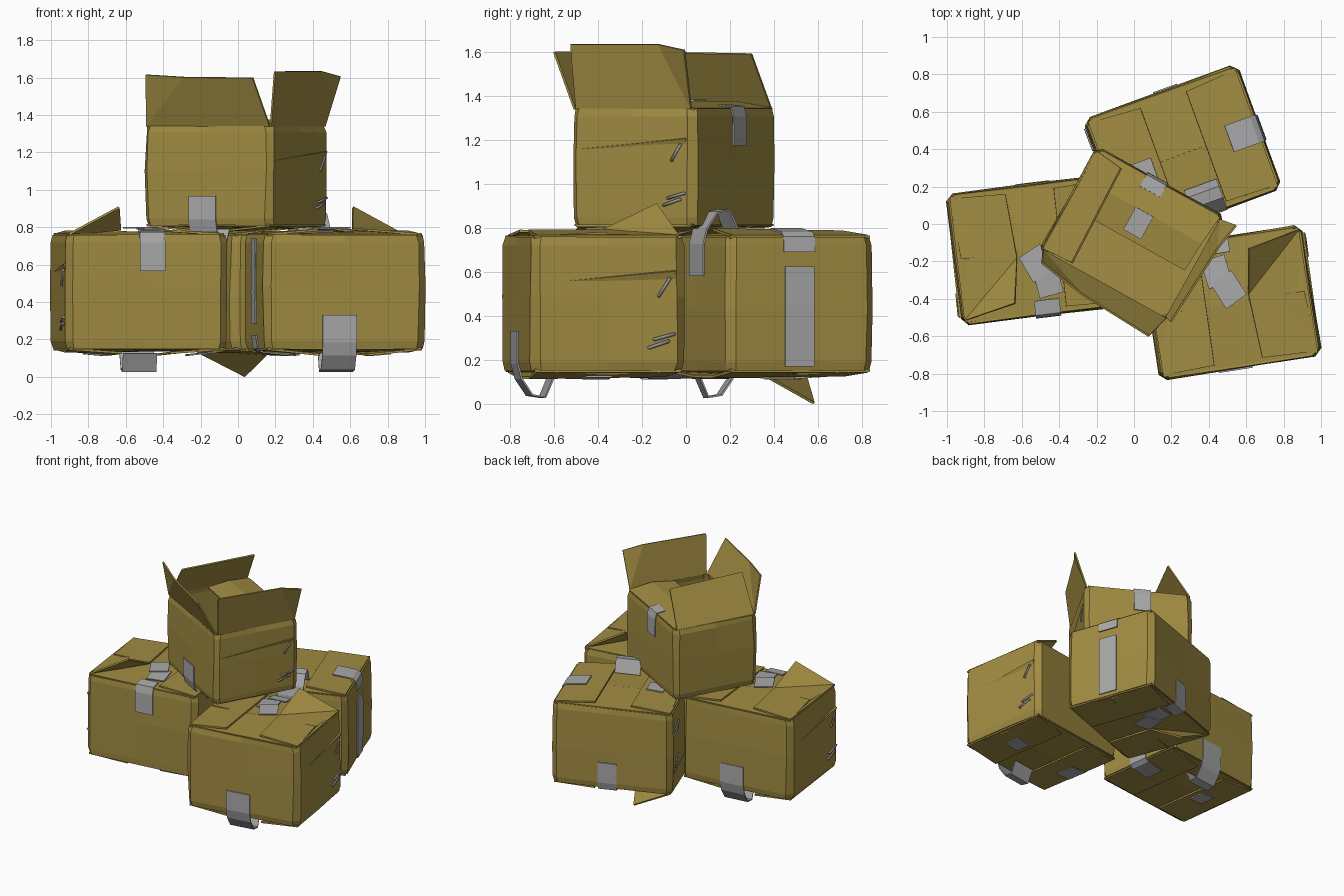
import bpy, math, random
from mathutils import Matrix, Vector

if "Cube" in bpy.data.objects:
    bpy.data.objects.remove(bpy.data.objects["Cube"])

random.seed(4)


def material(name, col):
    m = bpy.data.materials.new(name)
    m.diffuse_color = (*col, 1)
    m.use_nodes = True
    m.node_tree.nodes["Principled BSDF"].inputs["Base Color"].default_value = m.diffuse_color
    return m


CARD = material("cardboard", (0.36, 0.265, 0.055))
TAPE = material("grey_tape", (0.40, 0.40, 0.41))
WIRE = material("steel_staple", (0.30, 0.30, 0.31))

W, D, H = 0.433, 0.35, 0.303     # half sizes of one box
CH = 0.035                       # corner chamfer


def sheet(name, pts, faces, mat, mw, thick=0.012):
    me = bpy.data.meshes.new(name)
    me.from_pydata([Vector(p) for p in pts], [], faces)
    me.materials.append(mat)
    ob = bpy.data.objects.new(name, me)
    bpy.context.collection.objects.link(ob)
    ob.matrix_world = mw
    mod = ob.modifiers.new("thickness", 'SOLIDIFY')
    mod.thickness = thick
    mod.offset = 0
    return ob


def tape(name, path, half, mw):
    # ribbon along a centre line, half = half width vector
    h = Vector(half)
    pts = [q for p in path for q in (Vector(p) - h, Vector(p) + h)]
    faces = [(2*i, 2*i+1, 2*i+3, 2*i+2) for i in range(len(path) - 1)]
    sheet(name, pts, faces, TAPE, mw, 0.008)


def staple(name, path, mw):
    cu = bpy.data.curves.new(name, 'CURVE')
    cu.dimensions = '3D'
    cu.bevel_depth = 0.008
    cu.bevel_resolution = 1
    cu.use_fill_caps = True
    sp = cu.splines.new('POLY')
    sp.points.add(len(path) - 1)
    for p, c in zip(sp.points, path):
        p.co = (*c, 1)
    cu.materials.append(WIRE)
    ob = bpy.data.objects.new(name, cu)
    bpy.context.collection.objects.link(ob)
    ob.matrix_world = mw


def walls(name, mw):
    # chamfered tube with slightly bulged, dented sides
    outline = [(-W+CH, -D), (0, -D), (W-CH, -D), (W, -D+CH), (W, 0), (W, D-CH),
               (W-CH, D), (0, D), (-W+CH, D), (-W, D-CH), (-W, 0), (-W, -D+CH)]
    n = len(outline)
    levels = [(-H, 0.972), (-H+0.04, 0.99), (0.03, 1.0), (H-0.04, 0.99), (H, 0.972)]
    pts = []
    for z, s in levels:
        for x, y in outline:
            j = random.uniform(-0.004, 0.004)
            pts.append((x*s + j, y*s + j, z))
    faces = [(r*n+i, r*n+(i+1) % n, (r+1)*n+(i+1) % n, (r+1)*n+i)
             for r in range(len(levels) - 1) for i in range(n)]
    sheet(name + "_walls", pts, faces, CARD, mw)


def box(name, loc, rot, flip=False, scale=(1, 1, 1), is_open=False):
    mw = (Matrix.Translation(loc) @ Matrix.Rotation(math.radians(rot), 4, 'Z')
          @ Matrix.Rotation(math.pi if flip else 0, 4, 'Y') @ Matrix.Diagonal((*scale, 1)))
    walls(name, mw)

    def flap(part, pts, faces=((0, 1, 2, 3),)):
        sheet(f"{name}_{part}", pts, faces, CARD, mw)

    x, y = W - 0.015, D - 0.012
    # bottom flaps: long pair inside, short pair outside
    for s, lab in ((-1, "front"), (1, "back")):
        flap("bottom_flap_" + lab, [(-x, s*y, -H), (x, s*y, -H),
                                    (x-.02, 0, -H-.016), (-x+.02, 0, -H-.008)])
    for s, lab in ((-1, "left"), (1, "right")):
        flap("bottom_flap_" + lab, [(s*x, -y+.01, -H-.004), (s*x, y-.01, -H-.004),
                                    (s*.13, y-.03, -H-.024), (s*.13, -y+.02, -H-.034)])

    # pinched crease across the right end
    flap("end_crease", [(W-.002, -.30, .095), (W+.008, .31, .15), (W-.006, .31, .11)], ((0, 1, 2),))

    if is_open:
        # standing flaps of the opened box
        flap("flap_front", [(-x, -y, H), (x, -y, H), (.38, -.475, .60), (-.1, -.45, .605),
                            (-.385, -.405, .62)], ((0, 1, 2, 3), (0, 3, 4)))
        flap("flap_right", [(x, -y+.01, H), (x, y-.01, H), (.515, .342, .61),
                            (.487, .18, .64), (.453, -.34, .64)], ((0, 1, 3, 4), (1, 2, 3)))
        flap("flap_left", [(-x, -y+.01, H), (-x, y-.01, H), (-.247, .308, .59), (-.23, -.318, .60)])
        flap("flap_back", [(-x+.01, y, H), (x-.01, y, H), (x-.03, .15, H+.035),
                           (x-.04, -.035, H+.01), (-x+.06, -.035, H+.02), (-x+.05, .15, H+.035)],
             ((0, 1, 2, 5), (5, 2, 3, 4)))
        tape(name + "_flap_tape", [(0, .15, H+.046), (0, .0, H+.03)], (.06, 0, 0), mw)
    else:
        # closed top with one torn corner standing up
        flap("flap_front", [(-x, -y, H), (x, -y, H), (x-.02, 0, H+.018), (-x+.02, 0, H+.009)])
        flap("flap_back", [(-x, y, H), (x, y, H), (x-.02, -.005, H+.009), (-x+.02, -.005, H+.016)])
        flap("flap_left", [(-x, -y+.01, H+.004), (-x, y-.01, H+.004), (-.13, y-.02, H+.022),
                           (-.14, -y+.02, H+.027)])
        flap("flap_right", [(x, -y+.01, H+.004), (x, y-.01, H+.004), (.10, .03, H+.03),
                            (.12, -y+.02, H+.027), (.14, .27, .452)], ((0, 1, 2, 3), (1, 4, 2)))
        tape(name + "_top_tape", [(-.06, .25, H+.025), (-.04, .1, H+.034)], (.065, .01, 0), mw)
        tape(name + "_top_tape_end", [(-.03, .14, H+.038), (.03, .0, H+.038)], (.06, .03, 0), mw)

        # strip down the left end, wrapping under
        tape(name + "_end_tape", [(-W-.007, -.01, .285), (-W-.009, -.01, 0), (-W-.007, -.01, -.17)],
             (0, .07, 0), mw)
        tape(name + "_end_tape_low", [(-W-.005, -.01, -.235), (-W+.003, -.01, -H),
                                      (-W+.03, -.01, -H-.02), (-.26, -.01, -H-.036)], (0, .075, 0), mw)
        tape(name + "_bottom_tape", [(.29, -.02, -H-.028), (.17, -.02, -H-.038)], (0, .06, 0), mw)

    # tape on the long sides
    tape(name + "_back_tape", [(-.03, D+.010, .11), (-.03, D+.008, H-.04), (-.03, D-.005, H+.012),
                               (-.03, D-.08, H+.02)], (.068, 0, 0), mw)
    tape(name + "_front_tape", [(-.03, -D-.008, -.125), (-.03, -D-.008, -.27), (-.03, -D+.01, -.34),
                                (-.03, -.29, -.415), (-.03, -.23, -.425), (-.03, -.19, -.33)],
         (.092, 0, 0), mw)

    # loose staples on the right end
    e = W + 0.006
    for i, (sy, sz, dy, dz) in enumerate(((.255, .075, .025, .04), (.255, -.15, .045, .012),
                                          (.23, -.185, .045, .015))):
        staple(f"{name}_staple_{i+1}", [(e-.02, sy-dy, sz-dz), (e+.006, sy-dy, sz-dz),
                                        (e+.008, sy+dy, sz+dz), (e-.02, sy+dy, sz+dz)], mw)


box("left_box", (-0.530, -0.140, 0.455), 187)
box("right_box", (0.518, -0.42, 0.455), 9)
box("back_box", (0.262, 0.375, 0.455), 20, flip=True)
box("top_box", (-0.01, -0.055, 1.076), -29, scale=(0.90, 0.91, 0.87), is_open=True)
